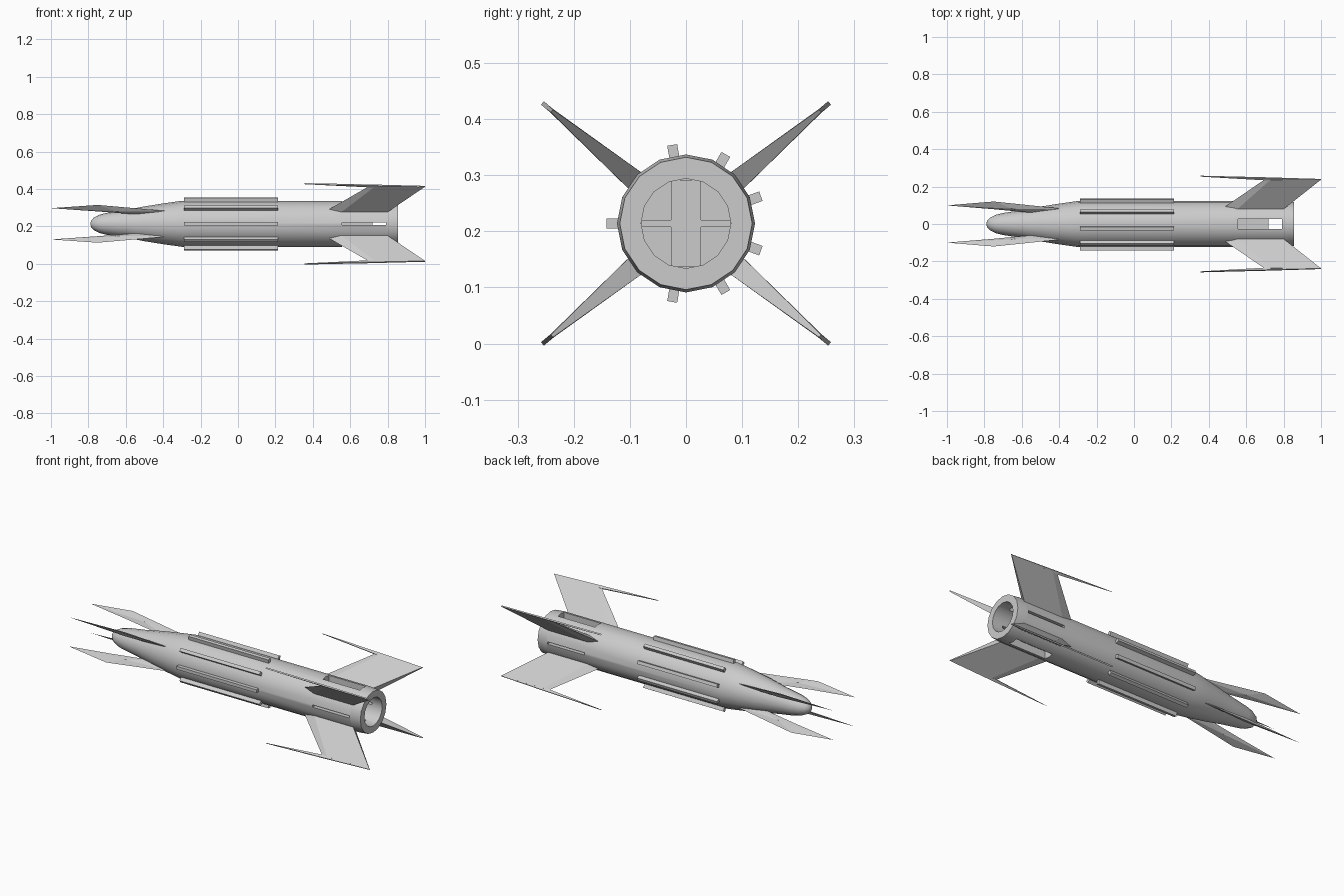
import bpy, bmesh, math
from mathutils import Vector, Matrix

if "Cube" in bpy.data.objects:
    bpy.data.objects.remove(bpy.data.objects["Cube"])

AXIS_Z = 0.214          # height of the body axis
FIN_ANGLE = math.radians(40)


def make_object(name, verts, faces):
    me = bpy.data.meshes.new(name)
    me.from_pydata([tuple(v) for v in verts], [], faces)
    bm = bmesh.new()
    bm.from_mesh(me)
    bmesh.ops.recalc_face_normals(bm, faces=bm.faces)
    bm.to_mesh(me)
    bm.free()
    ob = bpy.data.objects.new(name, me)
    bpy.context.collection.objects.link(ob)
    return ob


def box(name, x, y, z, turn=0.0):
    """Box from (min, max) ranges about the body axis, turned around it."""
    rot = Matrix.Rotation(turn, 3, 'X')
    v = [rot @ Vector((a, b, c)) + Vector((0, 0, AXIS_Z)) for a in x for b in y for c in z]
    f = [(0, 1, 3, 2), (4, 6, 7, 5), (0, 4, 5, 1), (2, 3, 7, 6), (0, 2, 6, 4), (1, 5, 7, 3)]
    return make_object(name, v, f)


def lathe(name, profile, sides):
    """Turn an (x, radius) profile around the body axis; both ends on the axis."""
    verts, faces = [(profile[0][0], 0, AXIS_Z)], []
    rings = profile[1:-1]
    for x, r in rings:
        for i in range(sides):
            a = 2 * math.pi * i / sides
            verts.append((x, r * math.cos(a), AXIS_Z + r * math.sin(a)))
    verts.append((profile[-1][0], 0, AXIS_Z))
    last = len(verts) - 1
    for i in range(sides):
        j = (i + 1) % sides
        faces.append((0, 1 + i, 1 + j))
        for k in range(len(rings) - 1):
            a, b = 1 + k * sides, 1 + (k + 1) * sides
            faces.append((a + i, b + i, b + j, a + j))
        e = 1 + (len(rings) - 1) * sides
        faces.append((e + i, last, e + j))
    return make_object(name, verts, faces)


def radial(points, angle):
    """(x, radius, sideways offset) points placed in a radial plane."""
    c, s = math.cos(angle), math.sin(angle)
    return [(x, r * c - t * s, AXIS_Z + r * s + t * c) for x, r, t in points]


# Body with rounded nose and rear bore
body = lathe("body", [(-0.79, 0), (-0.785, 0.018), (-0.77, 0.034), (-0.74, 0.049),
                      (-0.70, 0.059), (-0.60, 0.074), (-0.50, 0.093), (-0.40, 0.109),
                      (-0.30, 0.123), (0.80, 0.123), (0.855, 0.118),
                      (0.855, 0.08), (0.555, 0.08), (0.555, 0)], 16)

# Exhaust slots through the tail wall
for name, y, z in (("top_slot", (-0.028, 0.028), (0.04, 0.2)),
                   ("bottom_slot", (-0.028, 0.028), (-0.2, -0.04)),
                   ("back_slot", (0.04, 0.2), (-0.0065, 0.0065)),
                   ("front_slot", (-0.2, -0.04), (-0.0065, 0.0065))):
    cutter = box(name, (0.556, 0.79), y, z)
    cutter.hide_render = True
    mod = body.modifiers.new(name, 'BOOLEAN')
    mod.operation, mod.solver, mod.object = 'DIFFERENCE', 'EXACT', cutter
    bpy.context.view_layer.objects.active = body
    bpy.ops.object.modifier_apply(modifier=name)
    bpy.data.objects.remove(cutter)

bpy.ops.object.select_all(action='DESELECT')
body.select_set(True)
bpy.context.view_layer.objects.active = body
bpy.ops.object.shade_smooth_by_angle(angle=math.radians(30))

# Cross-shaped core deep in the bore
box("core_upright", (0.55, 0.72), (-0.027, 0.027), (-0.077, 0.077))
box("core_crossbar", (0.55, 0.719), (-0.079, 0.079), (-0.006, 0.006))

# Nine ribs around the middle
for i in range(9):
    box(f"rib_{i + 1}", (-0.29, 0.215), (0.11, 0.142), (-0.009, 0.009),
        math.radians(20 + 40 * i))

# Four tail fins, tip spikes and nose blades
SECTION_ROOT = [(0.463, 0), (0.535, 0.02), (0.78, 0.02), (0.78, -0.02), (0.535, -0.02)]
SECTION_TIP = [(0.70, 0), (0.73, 0.004), (1.0, 0.003), (1.0, -0.003), (0.73, -0.004)]
BLADE = [(-1.0, 0.13), (-0.75, 0.157), (-0.33, 0.10), (-0.48, 0.07), (-0.75, 0.103)]
angles = {"upper_back": FIN_ANGLE, "upper_front": math.pi - FIN_ANGLE,
          "lower_front": math.pi + FIN_ANGLE, "lower_back": -FIN_ANGLE}
for side, a in angles.items():
    pts = [(x, 0.10, t) for x, t in SECTION_ROOT] + [(x, 0.312, t) for x, t in SECTION_TIP]
    faces = [(0, 1, 2, 3, 4), (5, 6, 7, 8, 9)]
    faces += [(i, (i + 1) % 5, 5 + (i + 1) % 5, 5 + i) for i in range(5)]
    make_object(f"tail_fin_{side}", radial(pts, a), faces)

    pts = [(0.355, 0.334, 0.004), (0.355, 0.334, -0.004),
           (0.70, 0.308, 0.004), (0.70, 0.308, -0.004),
           (1.0, 0.312, 0.003), (1.0, 0.312, -0.003),
           (0.70, 0.323, 0.004), (0.70, 0.323, -0.004)]
    make_object(f"fin_spike_{side}", radial(pts, a),
                [(0, 2, 4, 6), (1, 3, 5, 7), (0, 1, 3, 2), (2, 3, 5, 4), (4, 5, 7, 6), (6, 7, 1, 0)])

    pts = [(x, r, 0) for x, r in BLADE] + [(-0.65, 0.115, 0.01), (-0.65, 0.115, -0.01)]
    faces = [(i, (i + 1) % 5, top) for top in (5, 6) for i in range(5)]
    make_object(f"nose_blade_{side}", radial(pts, a), faces)
